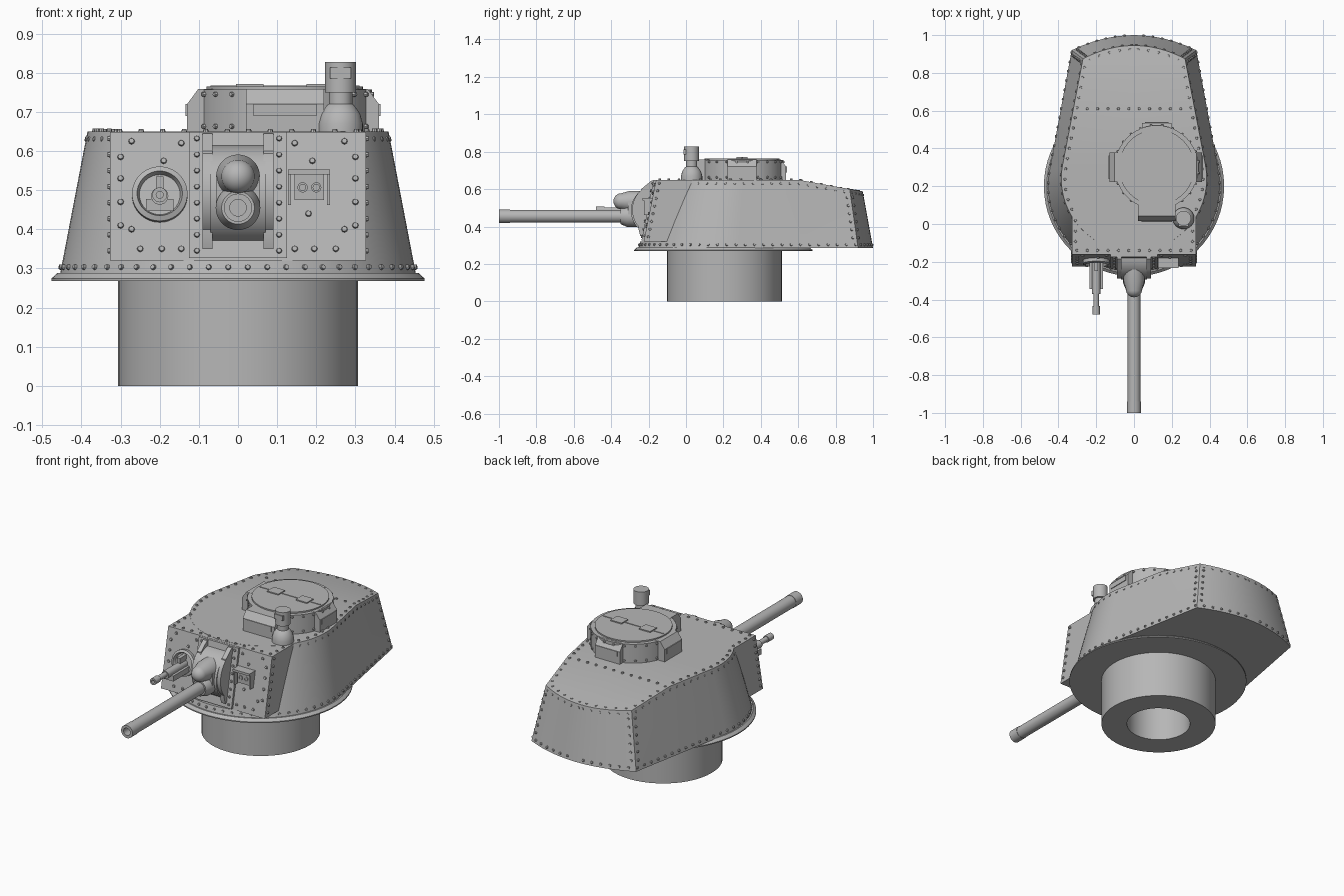
import bpy, bmesh, math
from mathutils import Vector, Matrix

if "Cube" in bpy.data.objects:
    bpy.data.objects.remove(bpy.data.objects["Cube"], do_unlink=True)

grey = bpy.data.materials.new("armour grey")
grey.use_nodes = True
grey.diffuse_color = (0.47, 0.47, 0.47, 1)
grey.node_tree.nodes["Principled BSDF"].inputs["Base Color"].default_value = grey.diffuse_color
parts = []


def finish(name, bm, merge=True):
    if merge:
        bmesh.ops.remove_doubles(bm, verts=bm.verts, dist=1e-5)
        bmesh.ops.dissolve_degenerate(bm, edges=bm.edges, dist=1e-5)
    bmesh.ops.recalc_face_normals(bm, faces=bm.faces)
    mesh = bpy.data.meshes.new(name)
    bm.to_mesh(mesh)
    bm.free()
    obj = bpy.data.objects.new(name, mesh)
    mesh.materials.append(grey)
    bpy.context.collection.objects.link(obj)
    parts.append(obj)
    return obj


def lathe(name, profile, origin=(0, 0, 0), axis=(0, 0, 1), steps=40):
    """Spin (radius, distance) points about an axis; ends on the axis close it."""
    bm = bmesh.new()
    vs = [bm.verts.new((r, 0, h)) for r, h in profile]
    es = [bm.edges.new(p) for p in zip(vs, vs[1:])]
    bmesh.ops.spin(bm, geom=vs + es, cent=(0, 0, 0), axis=(0, 0, 1), angle=math.tau, steps=steps)
    turn = Vector(axis).to_track_quat('Z', 'Y').to_matrix().to_4x4()
    bm.transform(Matrix.Translation(origin) @ turn)
    return finish(name, bm)


def rod(name, r, origin, axis, length, steps=32):
    return lathe(name, [(0, 0), (r, 0), (r, length), (0, length)], origin, axis, steps)


def prism(name, section, x0, x1, matrix=Matrix()):
    """Extrude a (y, z) section from x0 to x1."""
    bm = bmesh.new()
    a, b = ([bm.verts.new((x, y, z)) for y, z in section] for x in (x0, x1))
    bm.faces.new(a)
    bm.faces.new(b)
    n = len(section)
    for i in range(n):
        bm.faces.new((a[i], a[(i + 1) % n], b[(i + 1) % n], b[i]))
    bm.transform(matrix)
    return finish(name, bm)


def box(name, x, y, z):
    return prism(name, [(y[0], z[0]), (y[1], z[0]), (y[1], z[1]), (y[0], z[1])], *x)


# Turret shell: oblique cone at the front, straight sides, curved rear
BASE = 0.285


def outline(cy, r, corner, rear):
    pts = []
    for i in range(25):
        a = math.radians(-90 + 100 * i / 24)
        pts.append(Vector((r * math.cos(a), cy + r * math.sin(a))))
    pts.append(pts[-1].lerp(Vector(corner), 0.52))
    for i in range(7):
        t = i / 6
        pts.append(Vector((corner[0] * (1 - t), corner[1] + (rear - corner[1]) * (1 - (1 - t) ** 2))))
    return pts


def roof_z(y):
    return 0.65 - max(0, y - 0.6) * 0.18


low = outline(0.2, 0.455, (0.33, 0.92), 1.0)
high = outline(0.24, 0.385, (0.27, 0.875), 0.945)


def ring(z=None, front=-1):
    pts = []
    for a, b in zip(low, high):
        top = roof_z(b.y)
        h = top if z is None else z
        p = a.lerp(b, (h - BASE) / (top - BASE))
        pts.append(Vector((p.x, max(p.y, front), h)))
    return pts


bm = bmesh.new()
rings = [ring(BASE), ring(0.32), ring(0.32, -0.15), ring(None, -0.15)]
rings = [[Vector((0, p.y, p.z)) for p in rings[0]]] + rings + [[Vector((0, p.y, p.z)) for p in rings[-1]]]
grid = [[bm.verts.new(p) for p in row] for row in rings]
for r0, r1 in zip(grid, grid[1:]):
    for i in range(len(r0) - 1):
        bm.faces.new((r0[i], r0[i + 1], r1[i + 1], r1[i]))
shell = finish("turret_shell", bm)
shell.modifiers.new("mirror", 'MIRROR').use_clip = True


def front_y(z):
    return -0.16 - 0.2 * (0.65 - z)


prism("front_block", [(front_y(0.32), 0.32), (0.1, 0.32), (0.1, 0.649), (front_y(0.649), 0.649)], -0.327, 0.327)
lathe("base_flange", [(0, 0.268), (0.477, 0.268), (0.477, 0.274), (0.462, 0.288), (0, 0.288)], (0, 0.2, 0), steps=64)
lathe("basket", [(0.17, 0.27), (0.17, 0), (0.307, 0), (0.307, 0.27), (0.17, 0.27)], (0, 0.205, 0), steps=48)

# Cupola with four vision boxes and a split hatch
cx, cy = 0.12, 0.3
lathe("cupola_drum", [(0, 0.64), (0.222, 0.64), (0.222, 0.757), (0.2, 0.757), (0.2, 0.765), (0, 0.765)], (cx, cy, 0), steps=48)
for side, turn, out, half in (("front", 0, 0.285, 0.1), ("left", 90, 0.24, 0.078),
                              ("rear", 180, 0.235, 0.078), ("right", 270, 0.25, 0.078)):
    m = Matrix.Translation((cx, cy, 0)) @ Matrix.Rotation(math.radians(turn), 4, 'Z')
    prism(side + "_vision_box", [(-0.12, 0.645), (-out, 0.645), (-out, 0.72), (-out + 0.028, 0.758), (-0.12, 0.758)], -half, half, m)
    w = half * 0.8
    prism(side + "_vision_slot", [(-out + 0.01, 0.69), (-out - 0.004, 0.69), (-out - 0.004, 0.72), (-out + 0.01, 0.72)], -w, w, m)
box("hatch_seam_strip", (cx - 0.19, cx + 0.19), (cy - 0.004, cy + 0.004), (0.76, 0.768))
for s in (-1, 1):
    x = cx + s * 0.09
    box("hatch_hinge", (x - 0.035, x + 0.035), (cy - 0.03, cy + 0.03), (0.76, 0.771))

# Periscope
lathe("periscope", [(0, 0.64), (0.057, 0.64), (0.057, 0.67), (0.05, 0.695), (0.035, 0.717), (0.03, 0.72),
                    (0.03, 0.75), (0.04, 0.75), (0.04, 0.828), (0, 0.828)], (0.262, 0.03, 0))
box("periscope_window", (0.235, 0.289), (-0.013, 0.02), (0.785, 0.813))

# Main gun and its mantlet
box_y = (front_y(0.5) - 0.022, -0.1)
prism("mantlet_plate", [(front_y(0.326) - 0.013, 0.326), (-0.1, 0.326), (-0.1, 0.648), (front_y(0.648) - 0.013, 0.648)], -0.125, 0.125)
rod("mantlet_drum", 0.13, (-0.07, -0.165, 0.485), (1, 0, 0), 0.14, 48)
for s in (-1, 1):
    rod("mantlet_cheek", 0.138, (s * 0.078 - 0.013, -0.15, 0.49), (1, 0, 0), 0.026, 48)
    x = s * 0.078
    prism("mantlet_strap", [(-0.1, 0.35), (-0.245, 0.35), (-0.255, 0.39), (-0.24, 0.6), (-0.185, 0.645), (-0.1, 0.645)], x - 0.013, x + 0.013)
dome = [(0.043 * math.cos(a), 0.145 + 0.043 * math.sin(a)) for a in (i * math.pi / 16 for i in range(9))]
lathe("recoil_housing", [(0, 0), (0.056, 0), (0.056, 0.1)] + dome, (0, -0.2, 0.535), (0, -1, 0))
lathe("gun_sleeve", [(0, 0), (0.057, 0), (0.057, 0.115), (0.042, 0.15), (0, 0.15)], (0, -0.2, 0.455), (0, -1, 0))
box("sleeve_web", (-0.056, 0.056), (-0.31, -0.2), (0.455, 0.535))
lathe("gun_barrel", [(0, 0), (0.034, 0), (0.034, 0.74), (0.036, 0.74), (0.036, 0.8), (0.021, 0.8), (0.021, 0.7), (0, 0.7)],
      (0, -0.2, 0.455), (0, -1, 0))

# Machine gun in its ball port
lathe("ball_port", [(0, 0), (0.071, 0), (0.071, 0.03), (0.058, 0.036), (0.052, 0.018), (0, 0.018)],
      (-0.2, front_y(0.485) + 0.012, 0.485), (0, -1, 0.2))
box("machine_gun_jacket", (-0.235, -0.165), (-0.345, -0.18), (0.447, 0.478))
rod("machine_gun_body", 0.022, (-0.2, -0.18, 0.485), (0, -1, 0), 0.19, 20)
lathe("machine_gun_barrel", [(0, 0), (0.014, 0), (0.014, 0.25), (0.019, 0.25), (0.019, 0.295), (0.009, 0.295), (0.009, 0.25), (0, 0.25)],
      (-0.2, -0.185, 0.488), (0, -1, 0), 20)
box("machine_gun_sight", (-0.21, -0.19), (-0.25, -0.18), (0.49, 0.535))

# Sight port beside the gun
box("sight_plate", (0.145, 0.22), box_y, (0.475, 0.54))
box("sight_hood", (0.128, 0.235), (box_y[0] - 0.02, -0.1), (0.54, 0.553))
for x in (0.132, 0.231):
    box("sight_hood_side", (x - 0.004, x + 0.004), (box_y[0] - 0.012, -0.1), (0.462, 0.545))
for x in (0.165, 0.2):
    lathe("sight_eye", [(0.008, 0), (0.013, 0), (0.013, 0.004), (0.008, 0.004), (0.008, 0)],
          (x, box_y[0], 0.507), (0, -1, 0), 16)

# Rivets, gathered in one object
rivets = bmesh.new()


def rivet(p, n, r=0.009):
    q = Vector(n).to_track_quat('Z', 'Y').to_matrix().to_4x4()
    bmesh.ops.create_cone(rivets, cap_ends=True, segments=8, radius1=r, radius2=r * 0.65, depth=0.014,
                          matrix=Matrix.Translation(p) @ q)


def rivet_path(pts, gap, up=False, keep=lambda p: True):
    """Evenly spaced rivets along a half outline and its mirror image."""
    carry = gap / 2
    for a, b in zip(pts, pts[1:]):
        d = b - a
        n = Vector((0, 0, 1)) if up else Vector((d.y, -d.x, 0.2 * d.length))
        while carry <= d.length:
            p = a + d.normalized() * carry
            if keep(p):
                for s in (1, -1):
                    rivet((s * p.x, p.y, p.z), (s * n.x, n.y, n.z))
            carry += gap
        carry -= d.length


rivet_path(ring(0.303), 0.05)
behind = lambda p: p.y > 0.04
rivet_path([Vector((p.x, p.y, p.z - 0.02)) for p in ring()], 0.05, keep=behind)
rivet_path([Vector((p.x * 0.95, 0.25 + (p.y - 0.25) * 0.97, roof_z(p.y))) for p in ring()], 0.055, True, behind)
rivet_path([Vector((0, 0.61, 0.648)), Vector((0.29, 0.61, 0.648))], 0.055, True)
rivet_path([Vector((0, -0.14, 0.649)), Vector((0.31, -0.14, 0.649)), Vector((0.31, 0.03, 0.649))], 0.055, True)

# Rivets on the rear corners and the sides of the front block
for i in range(6):
    z = 0.34 + i * 0.043
    pts = ring(z)
    c = pts[26]
    for s in (1, -1):
        rivet((s * (c.x + 0.004), c.y - 0.02, z), (s, 0.18, 0.2))
        rivet((s * (c.x - 0.02), c.y + 0.009, z), (s * 0.4, 1, 0.2))
for i in range(8):
    z = 0.345 + i * 0.041
    for s in (1, -1):
        rivet((s * 0.327, front_y(z) + 0.02, z), (s, 0, 0))
        rivet((s * 0.105, front_y(z) - 0.013, z), (0, -1, 0.2))

# Rivets on the front plate
for s in (1, -1):
    for x, z in ((0.3, 0.585), (0.3, 0.53), (0.3, 0.47), (0.3, 0.41), (0.272, 0.625), (0.272, 0.4),
                 (0.25, 0.35), (0.195, 0.35), (0.145, 0.35), (0.145, 0.62), (0.19, 0.575)):
        rivet((s * x, front_y(z), z), (0, -1, 0.2), 0.01)
rivet((0.18, front_y(0.44), 0.44), (0, -1, 0.2), 0.01)

# Rivets around the cupola
for i in range(24):
    a = math.tau * (i + 0.5) / 24
    d = Vector((math.cos(a), math.sin(a), 0))
    for z in (0.663, 0.745):
        rivet(Vector((cx, cy, z)) + d * 0.222, d, 0.008)
finish("rivets", rivets, merge=False)

bpy.ops.object.select_all(action='DESELECT')
for obj in parts:
    obj.select_set(True)
bpy.context.view_layer.objects.active = parts[0]
bpy.ops.object.shade_smooth_by_angle(angle=math.radians(30))
